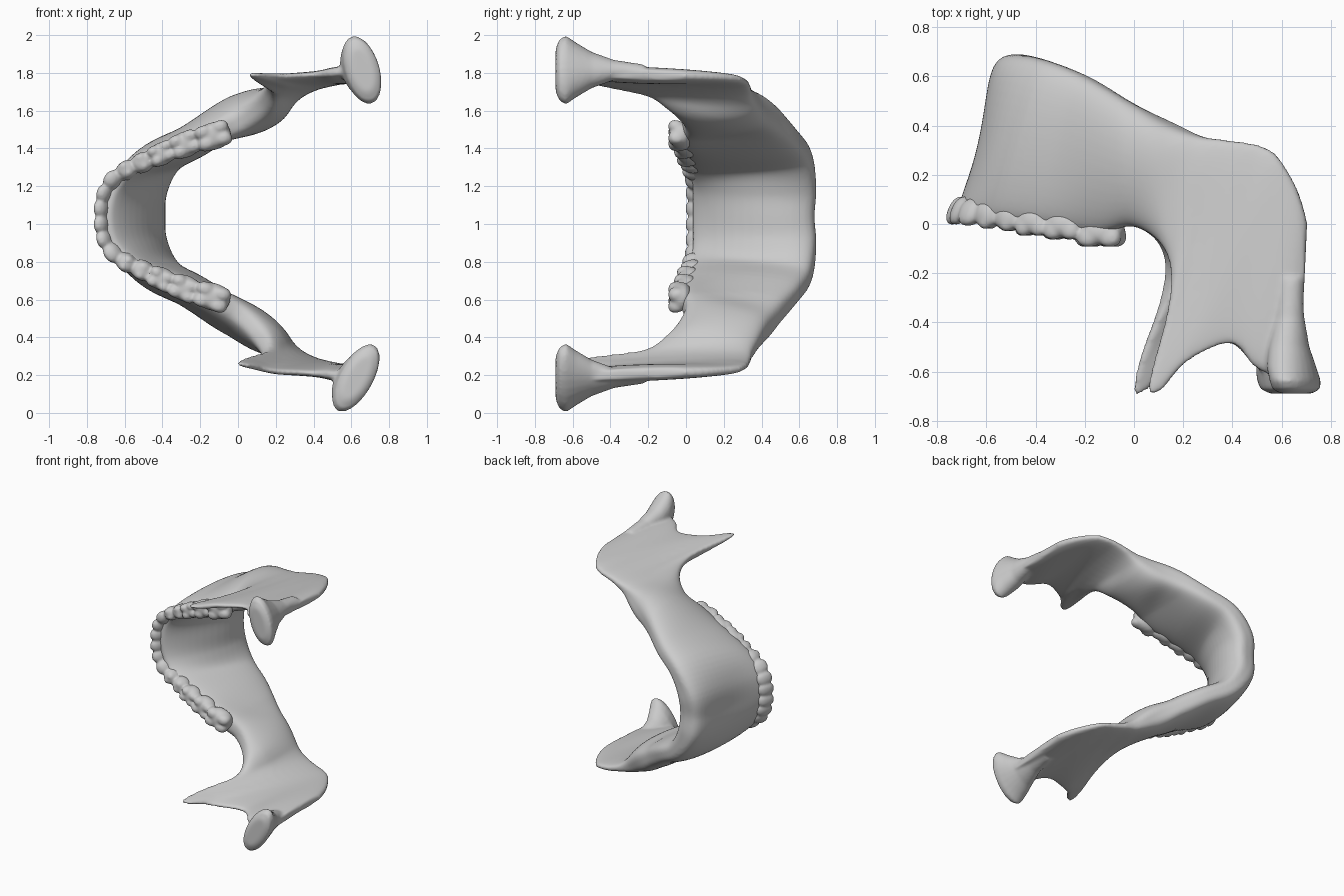
import bpy, bmesh, math
from mathutils import Vector

if "Cube" in bpy.data.objects:
    bpy.data.objects.remove(bpy.data.objects["Cube"])

# Stations along the jaw: lower border, middle, upper border (x, y, side offset), then half thickness low/high
BODY = [
    (-.485, .68, .00, -.53, .36, .00, -.70, .04, .00, .135, .055),
    (-.465, .69, .15, -.52, .36, .15, -.665, .04, .155, .135, .06),
    (-.35, .665, .31, -.445, .34, .295, -.56, .02, .26, .115, .07),
    (-.19, .60, .41, -.26, .31, .39, -.36, -.005, .345, .105, .08),
    (-.01, .495, .52, -.07, .25, .505, -.15, -.035, .42, .11, .09),
    (.11, .43, .59, .07, .21, .565, .01, -.01, .51, .12, .10),
]
RAMUS = [
    (.20, .385, .645, .17, .13, .62, .135, -.10, .63, .105, .085),
    (.28, .355, .685, .235, .04, .685, .16, -.27, .71, .075, .05),
    (.35, .345, .715, .26, -.13, .725, .06, -.65, .76, .055, .025),
    (.43, .335, .74, .32, -.16, .75, .105, -.68, .77, .045, .025),
    (.51, .32, .755, .39, -.14, .765, .21, -.565, .78, .04, .025),
    (.58, .28, .77, .48, -.12, .775, .39, -.485, .79, .04, .03),
    (.65, .17, .78, .57, -.20, .785, .49, -.58, .80, .04, .045),
    (.685, .08, .785, .64, -.22, .79, .58, -.62, .81, .035, .045),
    (.705, .00, .785, .69, -.22, .79, .68, -.62, .81, .025, .03),
]


def mirrored(s):
    return tuple(-v if i in (2, 5, 8) else v for i, v in enumerate(s))


HALF = BODY + RAMUS
STATIONS = [mirrored(s) for s in HALF[:0:-1]] + HALF


def place(p):
    """Jaw space to world space, with the slight natural skew of the arch."""
    x, y, w = p
    z = 1 + w + .04 * min(1, max(0, (.25 - x) / .3))
    if w < 0:
        x -= .06 * min(1, max(0, -y / .5)) * min(1, max(0, (.45 - x) / .25))
    return Vector((x, y, z))


def station(u):
    """Catmull-Rom blend of the stations."""
    n = len(STATIONS) - 1
    u = min(max(u, 0), n)
    i = min(int(u), n - 1)
    f = u - i
    a, b, c, d = (STATIONS[min(max(i + k, 0), n)] for k in (-1, 0, 1, 2))
    return [.5 * (2 * q + (r - p) * f + (2 * p - 5 * q + 4 * r - s) * f * f
                  + (3 * q - p - 3 * r + s) * f ** 3) for p, q, r, s in zip(a, b, c, d)]


def sheet(u, v):
    s = station(u)
    k = ((1 - v) * (1 - 2 * v), 4 * v * (1 - v), v * (2 * v - 1))
    return Vector([sum(k[j] * s[3 * j + a] for j in range(3)) for a in range(3)]), s[9] * (1 - v) + s[10] * v


def loft(bm, rings):
    rows = [[bm.verts.new(place(p)) for p in r] for r in rings]
    n = len(rows[0])
    for a, b in zip(rows, rows[1:]):
        for j in range(n):
            bm.faces.new((a[j], a[(j + 1) % n], b[(j + 1) % n], b[j]))
    bm.faces.new(rows[0][::-1])
    bm.faces.new(rows[-1])


def finish(bm, name, voxel, smooth):
    bmesh.ops.recalc_face_normals(bm, faces=bm.faces)
    me = bpy.data.meshes.new(name)
    bm.to_mesh(me)
    bm.free()
    ob = bpy.data.objects.new(name, me)
    bpy.context.collection.objects.link(ob)
    m = ob.modifiers.new("fuse", 'REMESH')
    m.mode = 'VOXEL'
    m.voxel_size = voxel
    m.use_smooth_shade = True
    m = ob.modifiers.new("soften", 'SMOOTH')
    m.factor = .5
    m.iterations = smooth
    return ob


# Body and both rami as one curved plate
bm = bmesh.new()
rings = []
steps = (len(STATIONS) - 1) * 6
for i in range(steps + 1):
    u = i / 6
    ring = []
    for k in range(40):
        th = 2 * math.pi * (k + .5) / 40
        v = (1 - math.cos(th)) / 2
        p, t = sheet(u, v)
        du = sheet(u + .03, v)[0] - sheet(u - .03, v)[0]
        dv = sheet(u, v + .02)[0] - sheet(u, v - .02)[0]
        nrm = du.cross(dv).normalized()
        ring.append(p + nrm * t * math.copysign(abs(math.sin(th)) ** .6, math.sin(th)))
    rings.append(ring)
loft(bm, rings)

# Condyles: flared heads on the rear tips (y, x, half length, half width)
HEAD = [(-.22, .63, .03, .045), (-.38, .625, .055, .06), (-.50, .62, .10, .085),
        (-.58, .63, .15, .10), (-.635, .645, .19, .10), (-.67, .65, .17, .095), (-.69, .65, .12, .06)]
for side, tilt, dx in ((1, .24, .01), (-1, .44, -.02)):
    rings = []
    for y, x, a, b in HEAD:
        ring = []
        for k in range(24):
            th = 2 * math.pi * k / 24
            l, c = a * math.cos(th), b * math.sin(th)
            ring.append((x + dx - tilt * l + .94 * c, y, side * (.815 + .96 * l + .12 * c)))
        rings.append(ring)
    loft(bm, rings)
finish(bm, "jaw_bone", .011, 5)

# Teeth: x, y of crown, side offset, half length along arch, half width, arch angle
TEETH = [(-.72, .055, .042, .05, .038, 90), (-.705, .055, .12, .05, .038, 75),
         (-.66, .05, .19, .055, .045, 52), (-.59, .04, .245, .055, .05, 38),
         (-.505, .03, .285, .06, .054, 27), (-.405, .015, .33, .07, .06, 25),
         (-.28, .00, .38, .08, .068, 23), (-.13, -.03, .425, .095, .072, 18)]
bm = bmesh.new()
for side in (1, -1):
    for n, (x, y, w, a, b, deg) in enumerate(TEETH):
        ca, sa = math.cos(math.radians(deg)), math.sin(math.radians(deg))
        lean = .35 if n < 3 else .1
        # crown, plus four cusps on the molars and two on the premolars
        lumps = [(0, 0, 0, 1, .058)]
        if n > 4:
            lumps += [(i * .48, j * .45, -.022, .5, .042) for i in (1, -1) for j in (1, -1)]
        elif n > 2:
            lumps += [(0, j * .4, -.02, .55, .04) for j in (1, -1)]
        for lu, lv, dy, k, h in lumps:
            made = bmesh.ops.create_icosphere(bm, subdivisions=3, radius=1)
            for vert in made['verts']:
                c = Vector([math.copysign(abs(q) ** .85, q) for q in vert.co])
                l, o, d = (lu + c.x * k) * a, (lv + c.z * k) * b, dy + c.y * h
                # outward lean toward the biting edge
                o -= lean * d
                vert.co = place((x + l * ca - o * sa, y + d, side * (w + l * sa + o * ca)))
finish(bm, "teeth", .009, 5)
